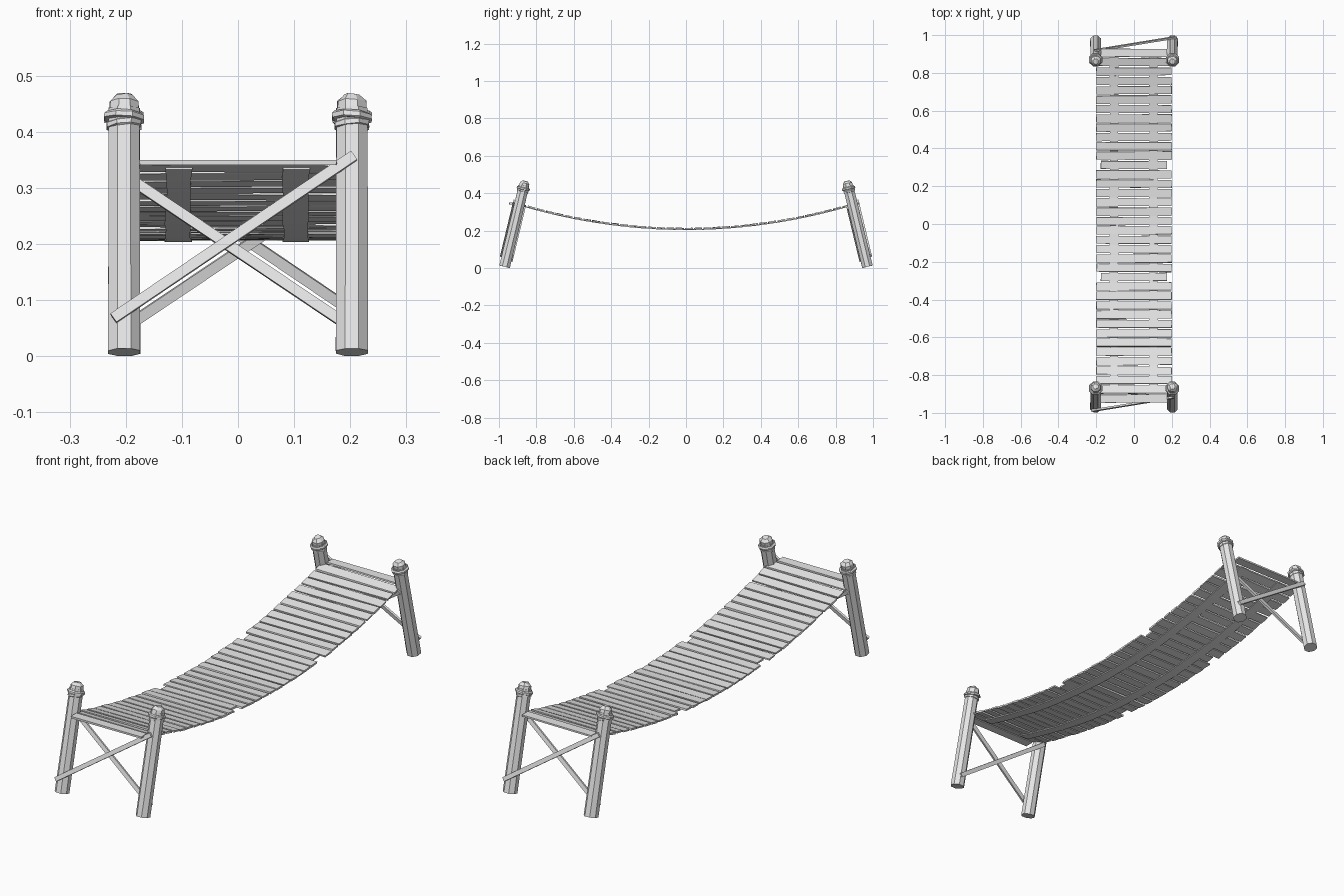
import bpy, bmesh, math, random
from mathutils import Vector, Matrix

random.seed(4)
if "Cube" in bpy.data.objects:
    bpy.data.objects.remove(bpy.data.objects["Cube"])

wood = bpy.data.materials.new("pale_grey_wood")
wood.use_nodes = True
grey = (0.8, 0.8, 0.8, 1)
wood.diffuse_color = grey
wood.node_tree.nodes["Principled BSDF"].inputs["Base Color"].default_value = grey


def jitter(a):
    return random.uniform(-a, a)


def finish(name, bm):
    bmesh.ops.recalc_face_normals(bm, faces=bm.faces)
    mesh = bpy.data.meshes.new(name)
    bm.to_mesh(mesh)
    bm.free()
    mesh.materials.append(wood)
    obj = bpy.data.objects.new(name, mesh)
    bpy.context.collection.objects.link(obj)
    return obj


def lathe(bm, profile, wobble, tilt=0):
    """Faceted eight-sided solid around z from (radius, height) pairs."""
    sides = 8
    rings = []
    for r, z in profile:
        ring = []
        for i in range(sides):
            a = math.tau * (i + 0.5) / sides
            x, y = r * math.cos(a), r * math.sin(a)
            ring.append(bm.verts.new((x + jitter(wobble), y + jitter(wobble),
                                      z + tilt * x + jitter(wobble))))
        rings.append(ring)
    for lo, hi in zip(rings, rings[1:]):
        for i in range(sides):
            j = (i + 1) % sides
            bm.faces.new((lo[i], lo[j], hi[j], hi[i]))
    bm.faces.new(rings[0])
    bm.faces.new(rings[-1])


def sag(y):
    return 0.211 + 0.165 * min(abs(y), 0.9) ** 2


def slope(y):
    return math.atan(0.33 * y) if abs(y) < 0.9 else 0


# Leaning frames: the second is the first turned half way round
LEAN = math.atan(0.24)
POST_X = 0.203
HEIGHT = 0.415
frame = Matrix.Translation((0, -0.97, 0.007)) @ Matrix.Rotation(-LEAN, 4, "X")


def brace(bm, start, end, depth):
    """Flat strip across the posts, in the plane of the frame."""
    a, b = (Vector((x, depth, z / math.cos(LEAN))) for x, z in (start, end))
    d = b - a
    turn = Matrix.Rotation(-math.atan2(d.z, d.x), 4, "Y")
    size = Matrix.Diagonal((d.length, 0.010, 0.019, 1))
    bmesh.ops.create_cube(bm, size=1,
                          matrix=Matrix.Translation((a + b) / 2) @ turn @ size)


for end, turn in (("front", 0), ("back", math.pi)):
    place = Matrix.Rotation(turn, 4, "Z") @ frame
    for sx in (-1, 1):
        side = "left" if (sx > 0) == (end == "front") else "right"
        at = place @ Matrix.Translation((sx * POST_X, 0, 0))
        # Shaft
        bm = bmesh.new()
        lathe(bm, [(0.031, 0), (0.0305, 0.2), (0.030, HEIGHT + 0.03)], 0.0005)
        finish(f"{end}_{side}_post", bm).matrix_world = at
        # Two slightly crooked binding rings
        bm = bmesh.new()
        for r, z, t in ((0.033, HEIGHT + 0.002, 0.08), (0.038, HEIGHT + 0.015, -0.06)):
            lathe(bm, [(r - 0.004, z - 0.006), (r, z - 0.004),
                       (r, z + 0.004), (r - 0.005, z + 0.008)], 0.0008, t)
        finish(f"{end}_{side}_post_rings", bm).matrix_world = at
        # Chipped cap
        bm = bmesh.new()
        lathe(bm, [(0.029, HEIGHT + 0.015), (0.027, HEIGHT + 0.043),
                   (0.015, HEIGHT + 0.056)], 0.0015)
        finish(f"{end}_{side}_post_cap", bm).matrix_world = at

    # Crossed braces, one outside and one inside the posts
    bm = bmesh.new()
    brace(bm, (-0.222, 0.053), (0.207, 0.343), -0.032)
    finish(f"{end}_outer_brace", bm).matrix_world = place
    bm = bmesh.new()
    brace(bm, (-0.207, 0.325), (0.215, 0.042), 0.030)
    finish(f"{end}_inner_brace", bm).matrix_world = place

# Deck planks, hand-cut and slightly crooked, with a few narrower ones
NARROW = {-19, -6, 6, 18}
bm = bmesh.new()
for k in range(-19, 19):
    y = 0.0155 + 0.0495 * (k if k != 0 else 0)
    half = 0.175 if k in NARROW else 0.199
    at = (Matrix.Translation((0, y, sag(y)))
          @ Matrix.Rotation(slope(y) + jitter(0.04), 4, "X")
          @ Matrix.Rotation(jitter(0.006), 4, "Z")
          @ Matrix.Rotation(jitter(0.006), 4, "Y"))
    size = Matrix.Diagonal((2 * half, 0.042, 0.008, 1))
    plank = bmesh.ops.create_cube(bm, size=1, matrix=at @ size)
    for v in plank["verts"]:
        v.co += Vector((jitter(0.002), jitter(0.002), jitter(0.0008)))
finish("deck_planks", bm)

# Two straps running under the planks
for side, x in (("right", -0.106), ("left", 0.103)):
    bm = bmesh.new()
    rows = []
    steps = 24
    for i in range(steps + 1):
        y = -0.885 + 1.77 * i / steps
        cx, w = x + jitter(0.0015), 0.0225 + jitter(0.0015)
        top = sag(y) - 0.003
        rows.append([bm.verts.new((cx + dx, y, top + dz))
                     for dx, dz in ((-w, 0), (w, 0), (w, -0.005), (-w, -0.005))])
    for a, b in zip(rows, rows[1:]):
        for i in range(4):
            j = (i + 1) % 4
            bm.faces.new((a[i], a[j], b[j], b[i]))
    bm.faces.new(rows[0])
    bm.faces.new(rows[-1])
    finish(f"{side}_deck_strap", bm)
